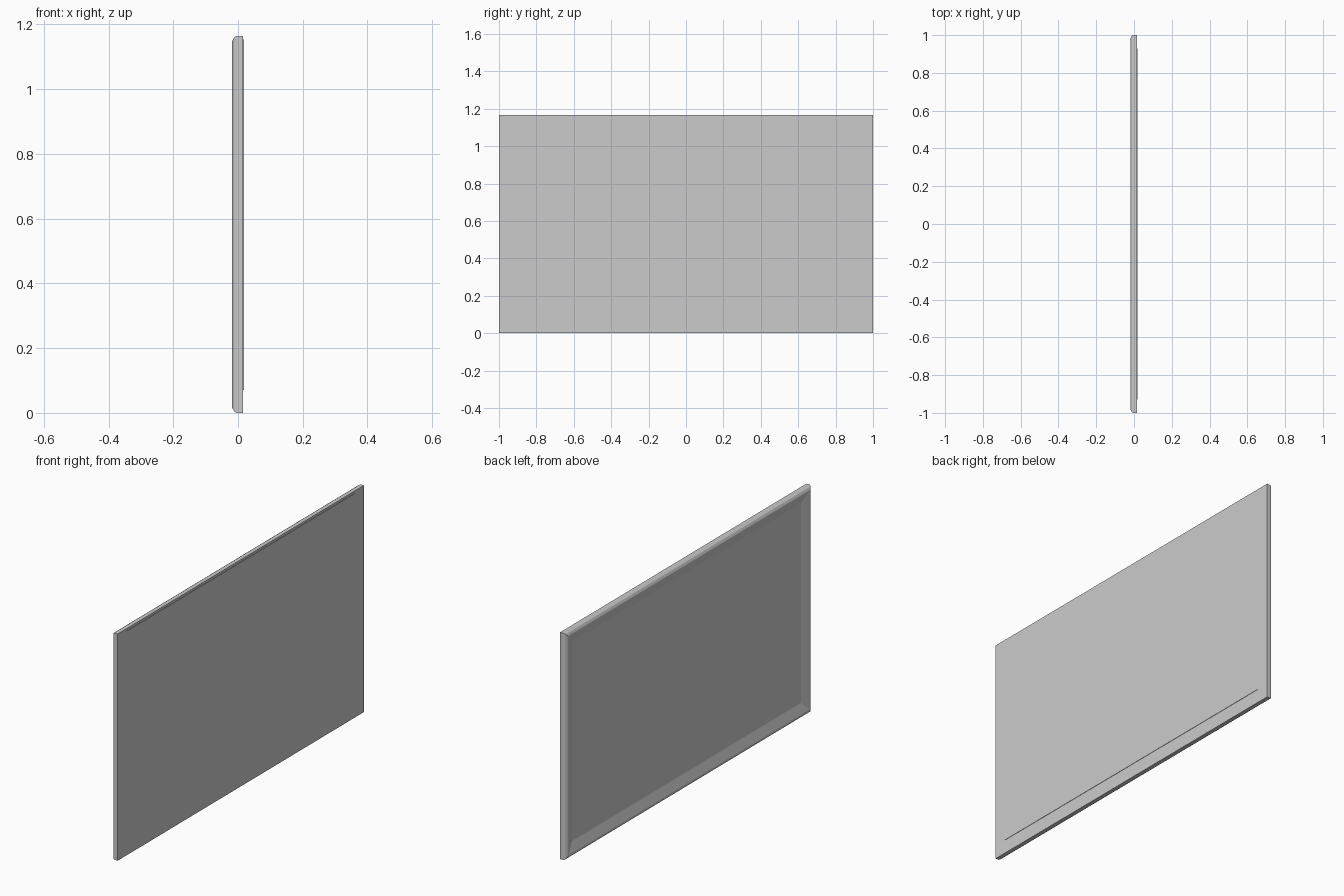
import bpy

if "Cube" in bpy.data.objects:
    bpy.data.objects.remove(bpy.data.objects["Cube"])

H = 1.165  # overall height, width is 2

def mesh_object(name, verts, faces):
    me = bpy.data.meshes.new(name)
    me.from_pydata(verts, [], faces)
    me.update()
    ob = bpy.data.objects.new(name, me)
    bpy.context.collection.objects.link(ob)
    return ob

def box(name, x0, x1, y0, y1, z0, z1):
    v = [(x, y, z) for x in (x0, x1) for y in (y0, y1) for z in (z0, z1)]
    f = [(0, 1, 3, 2), (4, 6, 7, 5), (0, 4, 5, 1), (2, 3, 7, 6), (0, 2, 6, 4), (1, 5, 7, 3)]
    return mesh_object(name, v, f)

# Mitred frame: profile of (inset from outer edge, x), swept round the rectangle
profile = [(0, 0.016), (0, -0.004), (0.005, -0.012), (0.016, -0.018),
           (0.022, -0.018), (0.07, -0.002), (0.07, 0.016)]
verts = []
for sy, sz in ((-1, -1), (1, -1), (1, 1), (-1, 1)):
    for d, x in profile:
        verts.append((x, sy * (1 - d), H / 2 + sz * (H / 2 - d)))
n = len(profile)
faces = []
for c in range(4):
    for i in range(n):
        a, b, e = c * n, ((c + 1) % 4) * n, (i + 1) % n
        faces.append((a + i, a + e, b + e, b + i))
mesh_object("frame", verts, faces)

# Picture surface set inside the frame
box("panel", -0.002, 0.014, -0.93, 0.93, 0.07, H - 0.07)

# Thin backing board, slightly proud of the frame
box("backing_board", 0.0155, 0.018, -0.93, 0.93, 0.07, H - 0.012)
